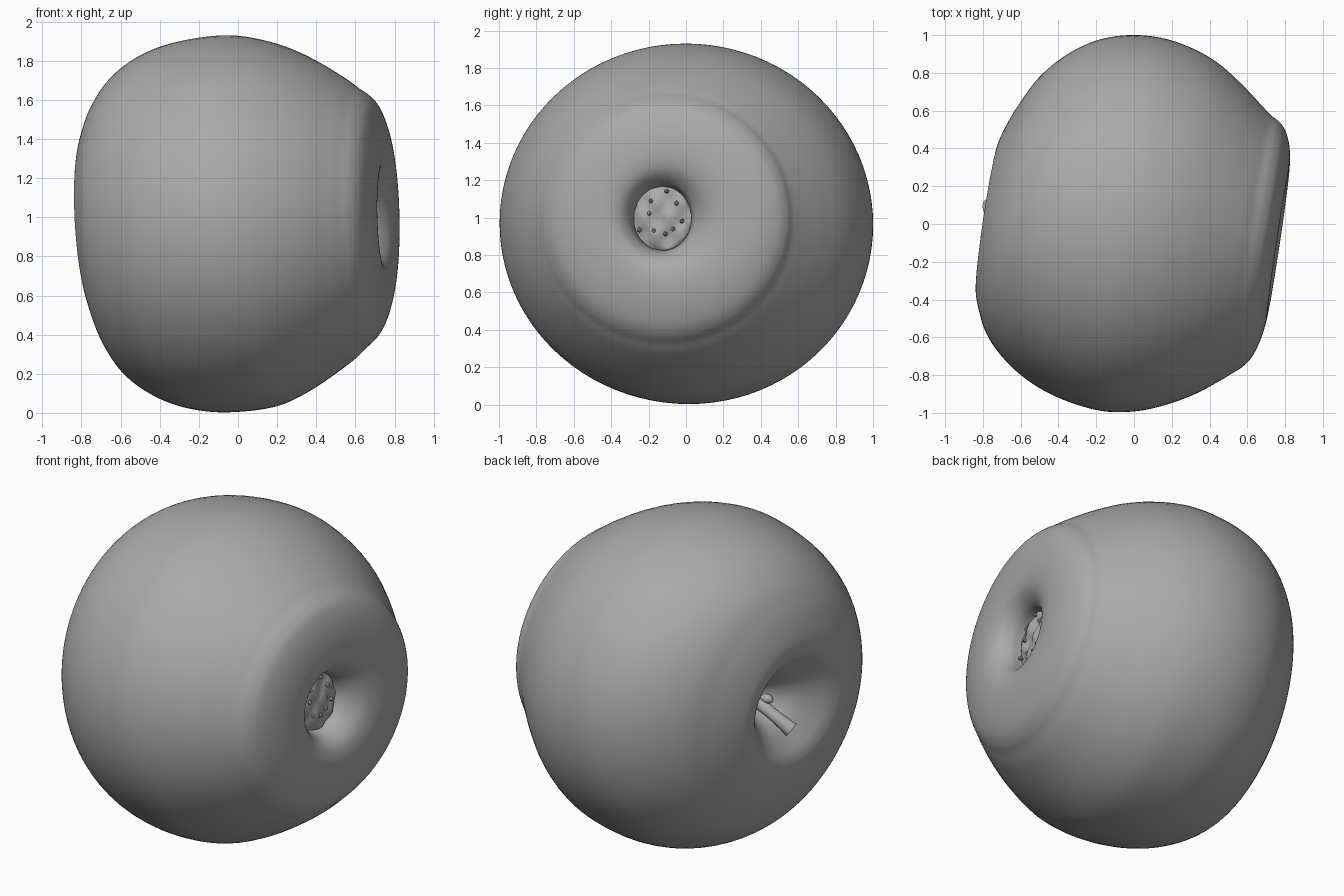
import bpy, bmesh, math, random
from mathutils import Vector

cube = bpy.data.objects.get("Cube")
if cube:
    bpy.data.objects.remove(cube, do_unlink=True)
random.seed(4)
SIDES, STEPS = 96, 6

grey = bpy.data.materials.new("plain_grey")
grey.use_nodes = True
grey.diffuse_color = (0.4, 0.4, 0.4, 1)
grey.node_tree.nodes["Principled BSDF"].inputs["Base Color"].default_value = grey.diffuse_color


def finish(bm, name, angle=60):
    bmesh.ops.recalc_face_normals(bm, faces=bm.faces[:])
    me = bpy.data.meshes.new(name)
    bm.to_mesh(me)
    bm.free()
    me.materials.append(grey)
    ob = bpy.data.objects.new(name, me)
    bpy.context.collection.objects.link(ob)
    bpy.ops.object.select_all(action='DESELECT')
    ob.select_set(True)
    bpy.context.view_layer.objects.active = ob
    bpy.ops.object.shade_smooth_by_angle(angle=math.radians(angle))


def spline(rows, steps):
    """Smooth curve through every row, whatever its number of values."""
    pts = [Vector(r) for r in rows]
    out = []
    for i in range(len(pts) - 1):
        p0, p1, p2 = pts[max(i - 1, 0)], pts[i], pts[i + 1]
        p3 = pts[min(i + 2, len(pts) - 1)]
        for k in range(steps):
            t = k / steps
            out.append(0.5 * (2 * p1 + (p2 - p0) * t + (2 * p0 - 5 * p1 + 4 * p2 - p3) * t * t
                              + (3 * p1 - p0 - 3 * p2 + p3) * t ** 3))
    return out + [pts[-1]]


def lean(s, y, z):
    """The core leans off the x axis, a little more at the stem end."""
    return Vector((s + 0.15 * y - (0.04 - 0.02 * s) * (z - 0.97), y, z))


def loft(bm, rings):
    loops = [[bm.verts.new(p) for p in ring] for ring in rings]
    n = len(loops[0])
    for a, b in zip(loops, loops[1:]):
        for i in range(n):
            j = (i + 1) % n
            bm.faces.new((a[i], a[j], b[j], b[i]))
    bm.faces.new(loops[0])
    bm.faces.new(loops[-1])


# Fruit body rows: station along the core, back, front, upper and lower extent
stem_half = [
    (-.46, .13, .06, 1.02, .95), (-.56, .19, -.01, 1.08, .89),
    (-.66, .25, -.10, 1.15, .82), (-.73, .31, -.20, 1.23, .73),
    (-.77, .37, -.28, 1.29, .66), (-.78, .43, -.36, 1.37, .58),
    (-.75, .53, -.46, 1.48, .45), (-.70, .64, -.57, 1.59, .32),
    (-.62, .775, -.675, 1.705, .195), (-.50, .89, -.785, 1.805, .10),
    (-.35, .97, -.88, 1.875, .035), (-.18, 1.0, -.95, 1.915, .005)]
calyx_half = [
    (0, .985, -.993, 1.93, .008), (.17, .93, -.99, 1.905, .035),
    (.32, .85, -.955, 1.855, .10), (.46, .74, -.90, 1.785, .185),
    (.58, .63, -.83, 1.71, .27), (.64, .575, -.79, 1.665, .325),
    (.69, .54, -.755, 1.63, .37), (.73, .49, -.705, 1.585, .43),
    (.762, .41, -.615, 1.50, .525), (.778, .31, -.51, 1.40, .62),
    (.776, .21, -.42, 1.31, .70), (.75, .12, -.35, 1.24, .765),
    (.69, .05, -.30, 1.185, .81), (.62, .03, -.28, 1.165, .825),
    (.57, 0, -.25, 1.14, .85)]
rings = []
for s, back, front, up, low in spline(stem_half + calyx_half, STEPS):
    ring = []
    for i in range(SIDES):
        a = math.tau * i / SIDES
        ring.append(lean(s, (back + front + (back - front) * math.cos(a)) / 2,
                         (up + low + (up - low) * math.sin(a)) / 2))
    rings.append(ring)
bm = bmesh.new()
loft(bm, rings)
finish(bm, "fruit_body")

# Lumpy floor of the blossom end
bm = bmesh.new()
bmesh.ops.create_icosphere(bm, subdivisions=4, radius=1)
for v in bm.verts:
    lump = 0.012 * math.sin(7 * v.co.y) * math.cos(6 * v.co.z) + random.uniform(-.003, .003)
    v.co = lean(0.625 + 0.03 * v.co.x + lump, -0.125 + 0.155 * v.co.y, 0.995 + 0.172 * v.co.z)
finish(bm, "blossom_floor")

# Dried blossom bits around the floor
bm = bmesh.new()
for i in range(9):
    a = math.tau * i / 9 + random.uniform(-.2, .2)
    r = random.choice((.5, .7, .9))
    tip = lean(0.65, -0.125 + 0.15 * r * math.cos(a), 0.995 + 0.165 * r * math.sin(a))
    made = bmesh.ops.create_icosphere(bm, subdivisions=1, radius=0.013)
    for v in made["verts"]:
        v.co = tip + Vector((v.co.x * 1.4, v.co.y, v.co.z * random.uniform(.7, 1.3)))
finish(bm, "blossom_bits", 30)

# Short bent stem with a thicker, cut tip; rows hold position and radius
path = [(-.44, .10, 1.0, .036), (-.58, .11, .965, .036),
        (-.69, .105, .91, .037), (-.775, .085, .85, .045)]
points = spline(path, 4)
rings = []
for i, p in enumerate(points):
    ahead, behind = points[min(i + 1, len(points) - 1)], points[max(i - 1, 0)]
    d = (ahead - behind).to_3d().normalized()
    side = d.cross(Vector((0, 0, 1))).normalized()
    up = side.cross(d)
    rings.append([p.to_3d() + p.w * (side * math.cos(math.tau * k / 10)
                                     + up * math.sin(math.tau * k / 10)) for k in range(10)])
bm = bmesh.new()
loft(bm, rings)
finish(bm, "stem", 45)

# Little bud beside the stem
bm = bmesh.new()
bmesh.ops.create_icosphere(bm, subdivisions=2, radius=0.028)
for v in bm.verts:
    v.co = Vector((v.co.x * 1.5 - .61, v.co.y + .09, v.co.z + 1.0))
finish(bm, "stem_bud")
